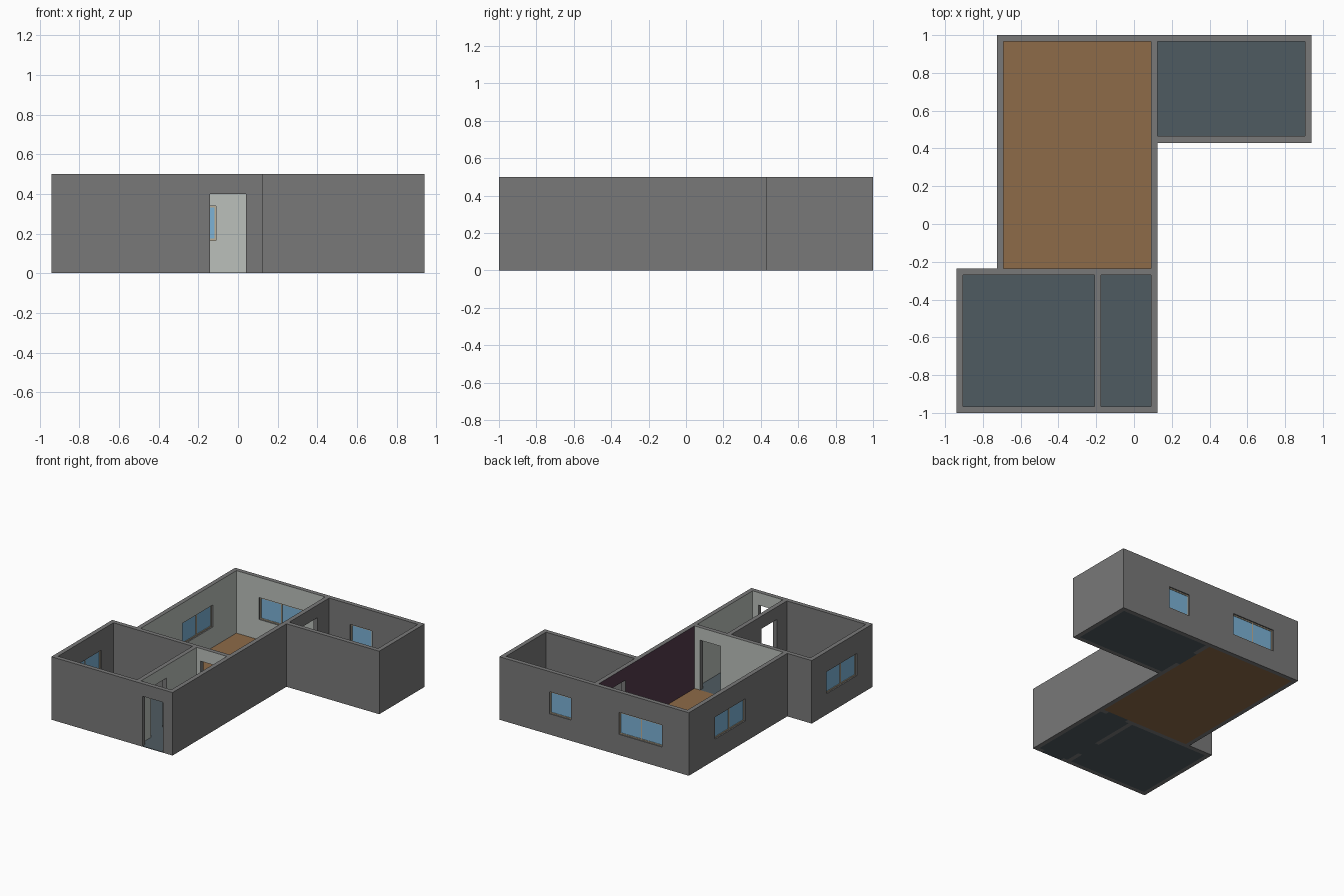
import bpy
import bmesh
from mathutils import Vector

if "Cube" in bpy.data.objects:
    bpy.data.objects.remove(bpy.data.objects["Cube"], do_unlink=True)


def material(name, rgb):
    mat = bpy.data.materials.new(name)
    mat.use_nodes = True
    mat.diffuse_color = (*rgb, 1)
    mat.node_tree.nodes["Principled BSDF"].inputs["Base Color"].default_value = (*rgb, 1)
    return mat


GREY = material("grey render", (0.19, 0.19, 0.19))
PALE = material("pale wall paint", (0.5, 0.53, 0.5))
PLUM = material("plum accent paint", (0.087, 0.044, 0.072))
WOOD = material("wood floor", (0.27, 0.145, 0.065))
SLATE = material("slate floor", (0.078, 0.105, 0.12))
GLASS = material("window glass", (0.2, 0.445, 0.67))
FRAME = material("window frame beige", (0.5, 0.42, 0.3))

WALL, HEIGHT, FLOOR = 0.035, 0.5, 0.004

# Rooms: inner x0, y0, x1, y1
ROOMS = {
    "living_room": (-0.69, -0.235, 0.09, 0.965),
    "hall": (-0.175, -0.965, 0.09, -0.27),
    "left_bedroom": (-0.905, -0.965, -0.21, -0.27),
    "right_bedroom": (0.125, 0.465, 0.905, 0.965),
}
# Doorways, running the full depth of their wall
DOORS = {
    "front_door": (-0.14, -1.0, 0.04, -0.965),
    "living_door": (-0.14, -0.27, 0.04, -0.235),
    "left_bedroom_door": (-0.21, -0.84, -0.175, -0.65),
    "right_bedroom_door": (0.09, 0.63, 0.125, 0.82),
}
# Window openings and their number of panes
WINDOWS = {
    "living_back_window": ((-0.49, 0.965, -0.11, 1.0), 2),
    "bedroom_back_window": ((0.31, 0.965, 0.5, 1.0), 1),
    "living_side_window": ((-0.725, 0.29, -0.69, 0.67), 2),
    "bedroom_side_window": ((-0.94, -0.8, -0.905, -0.42), 2),
}
DOOR_TOP, SILL, WINDOW_TOP = 0.4, 0.165, 0.34


def inside(rect, x, y, grow=0.0):
    return (rect[0] - grow < x < rect[2] + grow) and (rect[1] - grow < y < rect[3] + grow)


def is_solid(p):
    x, y, z = p
    if not 0 < z < HEIGHT or any(inside(r, x, y) for r in ROOMS.values()):
        return False
    if z < DOOR_TOP and any(inside(d, x, y) for d in DOORS.values()):
        return False
    if SILL < z < WINDOW_TOP and any(inside(w, x, y) for w, _ in WINDOWS.values()):
        return False
    return any(inside(r, x, y, WALL) for r in ROOMS.values())


def finish(bm, name, mats):
    mesh = bpy.data.meshes.new(name)
    bm.to_mesh(mesh)
    bm.free()
    for mat in mats:
        mesh.materials.append(mat)
    obj = bpy.data.objects.new(name, mesh)
    bpy.context.collection.objects.link(obj)
    return obj


def box(name, lo, hi, mat):
    bm = bmesh.new()
    bmesh.ops.create_cube(bm, size=1)
    lo, hi = Vector(lo), Vector(hi)
    bmesh.ops.scale(bm, vec=hi - lo, verts=bm.verts)
    bmesh.ops.translate(bm, vec=(lo + hi) / 2, verts=bm.verts)
    return finish(bm, name, [mat])


def build_walls():
    """Skin the solid cells of a grid laid along every wall and opening edge."""
    rects = list(DOORS.values()) + [w for w, _ in WINDOWS.values()]
    for r in ROOMS.values():
        rects += [r, (r[0] - WALL, r[1] - WALL, r[2] + WALL, r[3] + WALL)]
    cuts = [sorted({round(r[i], 3) for r in rects} | {round(r[i + 2], 3) for r in rects})
            for i in (0, 1)]
    cuts.append([0, SILL, WINDOW_TOP, DOOR_TOP, HEIGHT])
    # A margin cell on each side closes the outer skin
    cuts = [[c[0] - 1] + c + [c[-1] + 1] for c in cuts]

    def middle(cell):
        return [(cuts[a][cell[a]] + cuts[a][cell[a] + 1]) / 2 for a in range(3)]

    bm = bmesh.new()
    corners = {}

    def corner(key):
        if key not in corners:
            corners[key] = bm.verts.new([cuts[a][key[a]] for a in range(3)])
        return corners[key]

    cells = [(i, j, k) for i in range(1, len(cuts[0]) - 2)
             for j in range(1, len(cuts[1]) - 2) for k in range(1, len(cuts[2]) - 2)]
    for cell in cells:
        if not is_solid(middle(cell)):
            continue
        for axis in range(3):
            for side in (0, 1):
                neighbour = list(cell)
                neighbour[axis] += 2 * side - 1
                beyond = middle(neighbour)
                if is_solid(beyond):
                    continue
                u, v = (axis + 1) % 3, (axis + 2) % 3
                ring = []
                for du, dv in ((0, 0), (1, 0), (1, 1), (0, 1)):
                    key = list(cell)
                    key[axis] += side
                    key[u] += du
                    key[v] += dv
                    ring.append(corner(tuple(key)))
                face = bm.faces.new(ring if side else ring[::-1])
                # Paint: pale living room and hall, plum on one living room wall
                if axis < 2:
                    living = inside(ROOMS["living_room"], beyond[0], beyond[1])
                    hall = inside(ROOMS["hall"], beyond[0], beyond[1])
                    if living and axis == 0 and side == 0:
                        face.material_index = 2
                    elif living or hall:
                        face.material_index = 1
    bmesh.ops.dissolve_limit(bm, angle_limit=0.01, verts=bm.verts, edges=bm.edges,
                             delimit={'MATERIAL', 'NORMAL'})
    finish(bm, "walls", [GREY, PALE, PLUM])


build_walls()

# Floors and door thresholds
for name, r in ROOMS.items():
    box(name + "_floor", (r[0], r[1], 0), (r[2], r[3], FLOOR),
        WOOD if name == "living_room" else SLATE)
for name, r in DOORS.items():
    box(name + "_threshold", (r[0], r[1], 0), (r[2], r[3], FLOOR), SLATE)


# Windows: glass set mid-wall, thin frame bars and a mullion between panes
def window(name, rect, panes, bar=0.009):
    along = 0 if rect[2] - rect[0] > rect[3] - rect[1] else 1
    start, end = rect[along], rect[along + 2]
    mid = (rect[1 - along] + rect[3 - along]) / 2

    def part(label, a0, a1, z0, z1, depth, mat):
        lo, hi = [0, 0, z0], [0, 0, z1]
        lo[along], hi[along] = a0, a1
        lo[1 - along], hi[1 - along] = mid - depth / 2, mid + depth / 2
        box(name + label, lo, hi, mat)

    part("_glass", start, end, SILL, WINDOW_TOP, 0.005, GLASS)
    part("_sill_bar", start, end, SILL, SILL + bar, 0.014, FRAME)
    part("_head_bar", start, end, WINDOW_TOP - bar, WINDOW_TOP, 0.014, FRAME)
    for i in range(panes + 1):
        centre = start + bar / 2 + (end - start - bar) * i / panes
        part(f"_upright_{i + 1}", centre - bar / 2, centre + bar / 2,
             SILL + bar, WINDOW_TOP - bar, 0.014, FRAME)


for name, (rect, panes) in WINDOWS.items():
    window(name, rect, panes)
